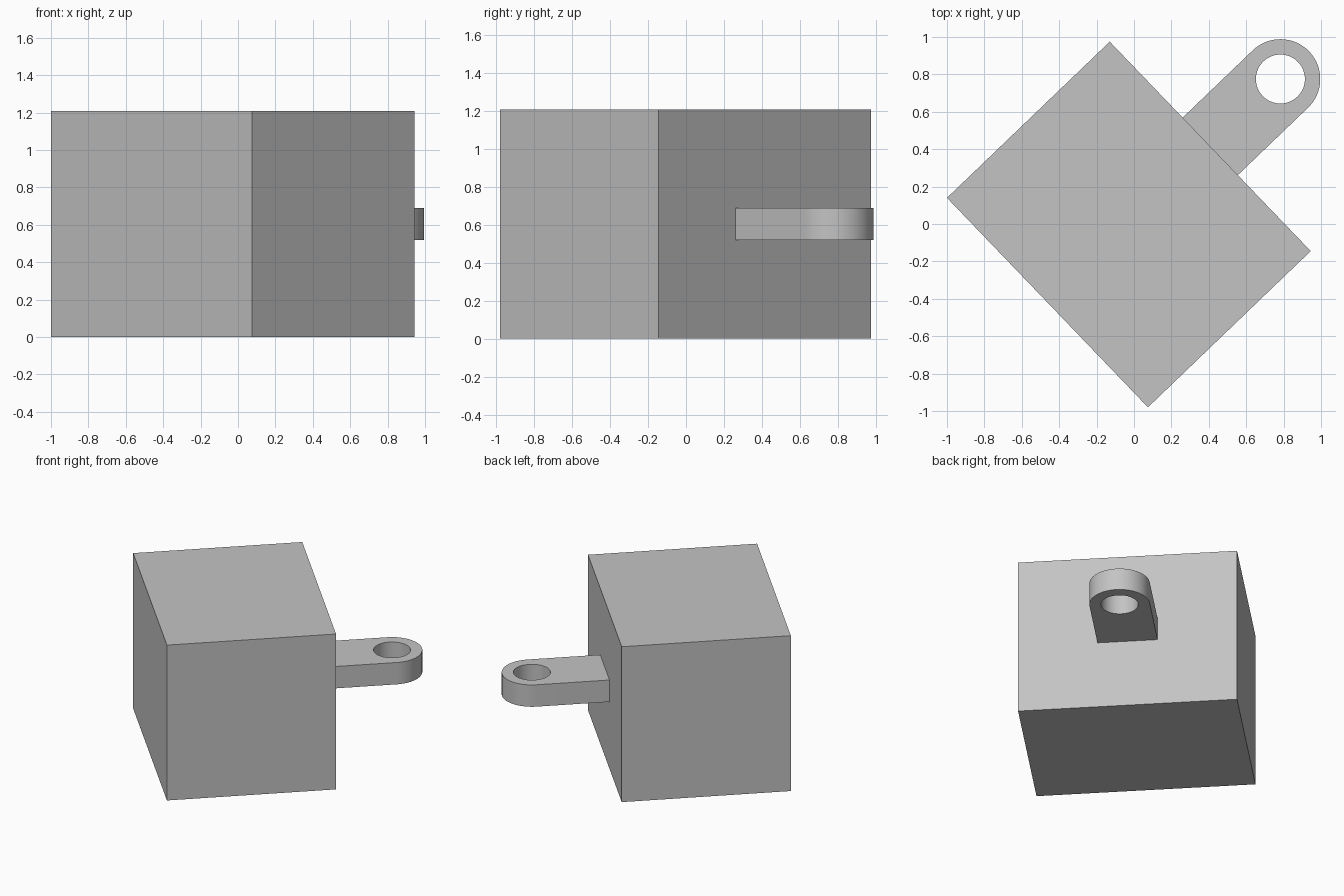
import bpy, bmesh, math
from mathutils import Matrix, Vector

old = bpy.data.objects.get("Cube")
if old:
    bpy.data.objects.remove(old, do_unlink=True)

LENGTH, WIDTH, HEIGHT = 1.206, 1.552, 1.208
LUG_Z, LUG_THICK = 0.605, 0.17
EYE_X, EYE_R, HOLE_R = 1.123, 0.213, 0.131
PLACE = Matrix.Translation((-0.0275, -0.0025, 0)) @ Matrix.Rotation(math.radians(43.82), 4, "Z")

grey = bpy.data.materials.new("plain grey")
grey.use_nodes = True
colour = (0.55, 0.55, 0.55, 1)
grey.diffuse_color = colour
grey.node_tree.nodes["Principled BSDF"].inputs["Base Color"].default_value = colour


def add_object(name, bm):
    bmesh.ops.recalc_face_normals(bm, faces=bm.faces)
    mesh = bpy.data.meshes.new(name)
    bm.to_mesh(mesh)
    bm.free()
    mesh.materials.append(grey)
    obj = bpy.data.objects.new(name, mesh)
    bpy.context.collection.objects.link(obj)
    obj.matrix_world = PLACE
    return obj


def arc(radius, start, end, count):
    angles = [start + (end - start) * i / count for i in range(count + 1)]
    return [(EYE_X + radius * math.cos(a), radius * math.sin(a)) for a in angles]


def add_loop(bm, points, z):
    verts = [bm.verts.new((x, y, z)) for x, y in points]
    return [bm.edges.new((v, verts[i - 1])) for i, v in enumerate(verts)]


# Block
bm = bmesh.new()
bmesh.ops.create_cube(bm, size=1, matrix=Matrix.Translation((0, 0, HEIGHT / 2))
                      @ Matrix.Diagonal((LENGTH, WIDTH, HEIGHT, 1)))
add_object("block", bm)

# Lug: round-ended plate with a through hole
bm = bmesh.new()
base = LUG_Z - LUG_THICK / 2
outline = [(LENGTH / 2, -EYE_R)] + arc(EYE_R, -math.pi / 2, math.pi / 2, 32) + [(LENGTH / 2, EYE_R)]
hole = arc(HOLE_R, 0, 2 * math.pi, 48)[:-1]
edges = add_loop(bm, outline, base) + add_loop(bm, hole, base)
bmesh.ops.triangle_fill(bm, edges=edges, use_beauty=True, normal=Vector((0, 0, 1)))
raised = bmesh.ops.extrude_face_region(bm, geom=bm.faces[:], use_keep_orig=True)
top = [v for v in raised["geom"] if isinstance(v, bmesh.types.BMVert)]
bmesh.ops.translate(bm, verts=top, vec=(0, 0, LUG_THICK))
lug = add_object("lug", bm)

# Smooth curved walls, sharp edges
bpy.ops.object.select_all(action="DESELECT")
lug.select_set(True)
bpy.context.view_layer.objects.active = lug
bpy.ops.object.shade_smooth_by_angle(angle=math.radians(30))
